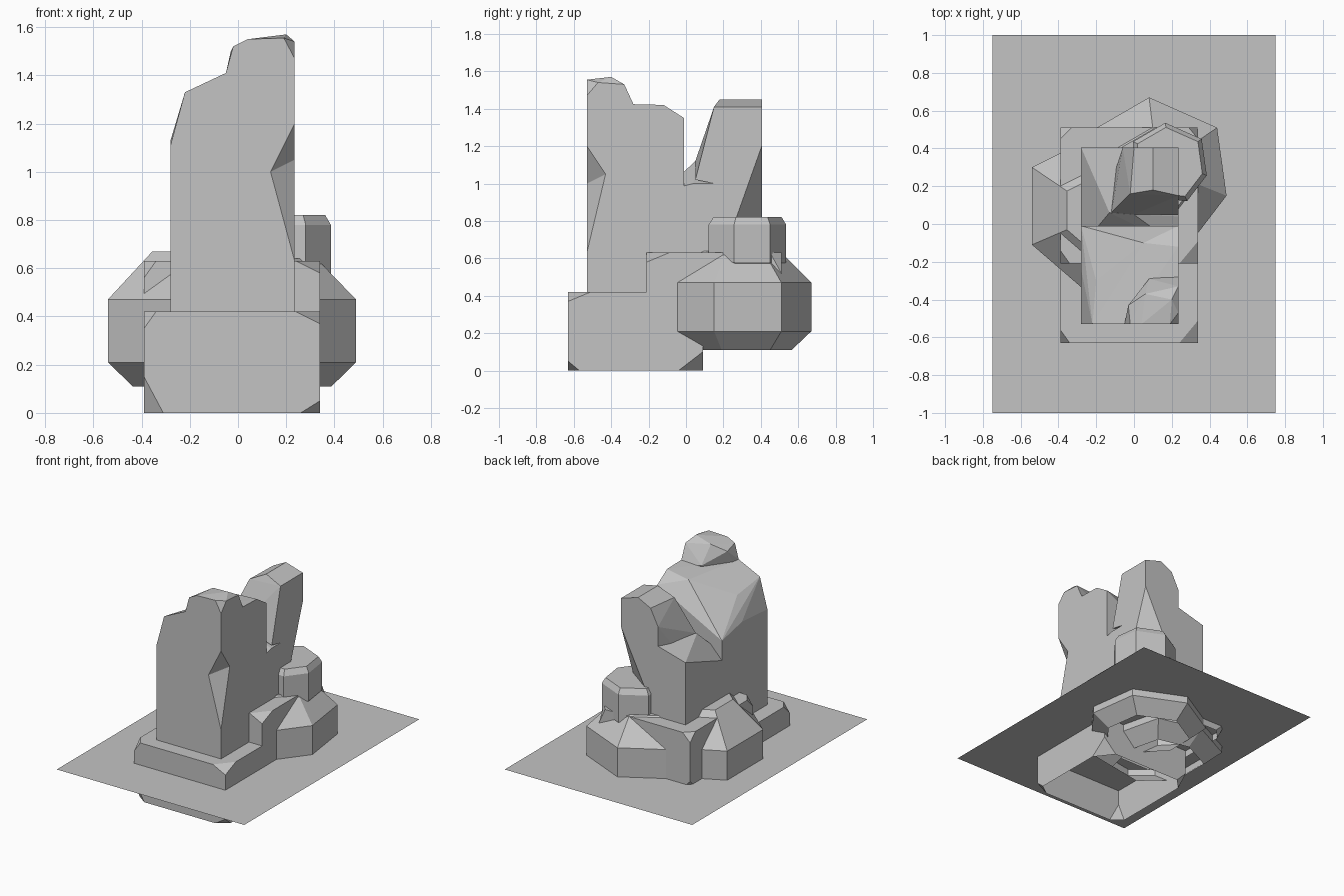
import bpy, bmesh
from mathutils import Vector

cube = bpy.data.objects.get("Cube")
if cube:
    bpy.data.objects.remove(cube, do_unlink=True)

stone = bpy.data.materials.new("grey_stone")
stone.use_nodes = True
GREY = (0.55, 0.55, 0.55, 1)
stone.diffuse_color = GREY
stone.node_tree.nodes["Principled BSDF"].inputs["Base Color"].default_value = GREY


def add_object(name, bm):
    mesh = bpy.data.meshes.new(name)
    bmesh.ops.recalc_face_normals(bm, faces=bm.faces)
    bm.to_mesh(mesh)
    bm.free()
    mesh.materials.append(stone)
    obj = bpy.data.objects.new(name, mesh)
    bpy.context.collection.objects.link(obj)
    return obj


def hull(name, points, open_bottom=False):
    """Faceted rock wrapped around a few points."""
    bm = bmesh.new()
    for p in points:
        bm.verts.new(p)
    found = bmesh.ops.convex_hull(bm, input=bm.verts[:])
    loose = set(found["geom_interior"] + found["geom_unused"])
    bmesh.ops.delete(bm, geom=[v for v in loose if isinstance(v, bmesh.types.BMVert)], context='VERTS')
    bmesh.ops.dissolve_limit(bm, angle_limit=0.02, verts=bm.verts[:], edges=bm.edges[:])
    bmesh.ops.recalc_face_normals(bm, faces=bm.faces)
    if open_bottom:
        down = [f for f in bm.faces if f.normal.z < -0.99]
        bmesh.ops.delete(bm, geom=down, context='FACES')
    return add_object(name, bm)


def chipped_block(name, lo, hi, chips):
    """Open-bottomed box with every corner chipped off."""
    points = []
    for i, chip in enumerate(chips):
        side = [(i >> k) & 1 for k in range(3)]
        corner = Vector([hi[k] if side[k] else lo[k] for k in range(3)])
        for k in range(3):
            p = corner.copy()
            p[k] += -chip[k] if side[k] else chip[k]
            points.append(p)
    return hull(name, points, True)


def boulder(name, centre, outline, rings, size=1.0):
    """Stacked copies of one outline; each ring is (height, scale)."""
    points = [(centre[0] + x * s * size, centre[1] + y * s * size, z)
              for z, s in rings for x, y in outline]
    return hull(name, points, True)


def chip(obj, points):
    """Cut a wedge out of a rock, then drop the cutter."""
    cutter = hull("chip_cutter", points)
    cutter.hide_render = True
    mod = obj.modifiers.new("chip", 'BOOLEAN')
    mod.operation, mod.solver, mod.object = 'DIFFERENCE', 'EXACT', cutter
    graph = bpy.context.evaluated_depsgraph_get()
    result = bpy.data.meshes.new_from_object(obj.evaluated_get(graph))
    obj.modifiers.clear()
    obj.data = result
    bpy.data.objects.remove(cutter, do_unlink=True)


# Ground sheet
bm = bmesh.new()
bm.faces.new([bm.verts.new((x, y, 0.26)) for x, y in ((-0.75, -1), (0.75, -1), (0.75, 1), (-0.75, 1))])
add_object("ground_sheet", bm)

# Two identical stepped blocks; chips run left/right, front/back, bottom/top
chips = [(.08, .06, .15), (.08, .06, .05), (.08, .08, .08), (.1, .13, .1),
         (.05, .07, .07), (.1, .12, .05), (.06, .06, .06), (.05, .06, .11)]
for name, dy, dz in (("front_block", 0, 0), ("back_block", .42, .21)):
    chipped_block(name, (-.39, -.63 + dy, dz), (.34, .09 + dy, .42 + dz), chips)

# Boulders at the sides and a small one on top
round_outline = [(-.045, .375), (.315, .215), (.365, -.145), (.17, -.4),
                 (-.1, -.37), (-.365, -.1), (-.365, .19)]
left_outline = [(-.37, .25), (-.37, -.16), (-.08, -.41), (.27, -.35),
                (.35, 0), (.27, .33), (-.05, .41)]
boulder("right_boulder", (.125, .295), round_outline, [(.11, .72), (.21, 1), (.47, 1), (.64, .55)])
boulder("left_boulder", (-.17, .05), left_outline, [(.11, .72), (.21, 1), (.47, 1), (.67, .5)])
boulder("small_rock", (.19, .335), round_outline, [(.55, .9), (.58, 1), (.78, 1), (.82, .88)], .535)

# Tower footprints
L, R = -.28, .235


def foot(y0, y1):
    return [(x, y, .3) for x in (L, R) for y in (y0, y1)]


# Front tower: body, peak and a wedge chipped out of its corner
front_tower = hull("front_tower", foot(-.53, -.01) + [
    (L, -.53, 1.11), (-.22, -.53, 1.33), (-.05, -.53, 1.41), (R, -.53, 1.43),
    (R, -.12, 1.42), (R, -.01, 1.35), (R, -.01, 1.23), (-.03, -.01, 1.2), (.05, -.1, 1.4),
    (-.2, -.3, 1.28), (L, -.24, 1.13), (L, -.01, 1.08)])
hull("front_peak", [
    (-.05, -.53, 1.3), (-.05, -.53, 1.41), (-.02, -.53, 1.52), (.04, -.53, 1.55),
    (.19, -.53, 1.555), (R, -.53, 1.47), (R, -.47, 1.54), (.2, -.4, 1.57), (R, -.33, 1.53),
    (R, -.27, 1.4), (.08, -.29, 1.42), (-.03, -.43, 1.5), (.06, -.37, 1.55), (R, -.53, 1.3), (R, -.3, 1.3)])
chip(front_tower, [(R, -.53, 1.2), (R, -.53, .63), (.135, -.53, 1), (R, -.43, 1.05),
                   (R + .1, -.63, 1.2), (R + .1, -.63, .63)])

# Back tower: body and leaning peak, both chipped at the outer corner
back_tower = hull("back_tower", foot(-.12, .405) + [
    (R, -.12, .96), (R, .04, 1), (R, .405, 1), (L, -.12, .9), (L, -.01, .91),
    (L, .405, 1.08), (-.06, .405, 1.14), (-.13, .06, 1.12), (0, .05, 1.12)])
back_peak = hull("back_peak", [
    (R, .05, 1.02), (R, .15, 1.41), (R, .405, 1.41), (.1, .405, 1.45), (.1, .18, 1.45),
    (0, .405, 1.4), (-.02, .16, 1.39), (-.06, .405, 1.28), (-.06, .405, 1.1),
    (-.12, .06, 1.12), (0, .05, 1.12), (R, .405, .95), (-.1, .28, 1.1)])
for rock in (back_tower, back_peak):
    chip(rock, [(R, .405, 1.2), (R, .405, .4), (.03, .405, .78), (R, .27, .82),
                (R + .1, .505, 1.2), (R + .1, .505, .4)])
